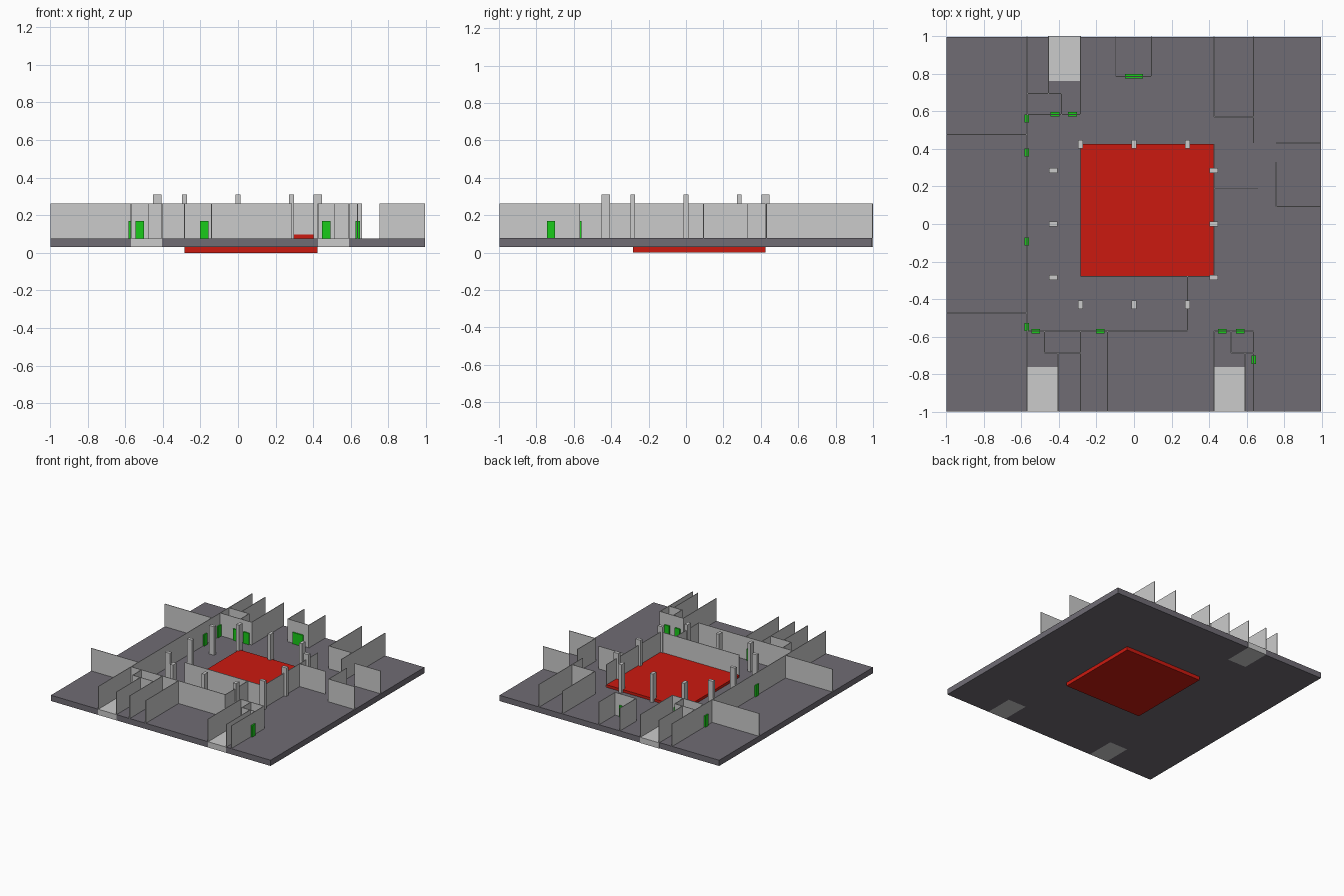
import bpy, bmesh

FLOOR, TOP = 0.077, 0.263   # slab top and wall top
BASE = 0.03                 # slab underside
T = 0.005                   # wall thickness


def material(name, rgb):
    m = bpy.data.materials.new(name)
    m.diffuse_color = (*rgb, 1)
    return m


def add_object(name, bm, mat=None):
    bmesh.ops.recalc_face_normals(bm, faces=bm.faces)
    me = bpy.data.meshes.new(name)
    bm.to_mesh(me)
    bm.free()
    ob = bpy.data.objects.new(name, me)
    bpy.context.collection.objects.link(ob)
    if mat:
        me.materials.append(mat)
    return ob


def box(name, x0, x1, y0, y1, z0, z1, mat=None):
    bm = bmesh.new()
    bmesh.ops.create_cube(bm, size=1)
    for v in bm.verts:
        v.co.x = x1 if v.co.x > 0 else x0
        v.co.y = y1 if v.co.y > 0 else y0
        v.co.z = z1 if v.co.z > 0 else z0
    return add_object(name, bm, mat)


def post(name, x, y, sx, sy, z1, mat=None):
    return box(name, x - sx / 2, x + sx / 2, y - sy / 2, y + sy / 2, FLOOR, z1, mat)


slab_mat = material("slab_grey", (0.16, 0.15, 0.175))
red = material("court_red", (0.6, 0.01, 0.005))
green = material("door_green", (0.01, 0.6, 0.01))

# Floor slab, notched at the three entrances
outline = [(-.997, -.997), (-.57, -.997), (-.57, -.76), (-.405, -.76), (-.405, -.997),
           (.425, -.997), (.425, -.76), (.59, -.76), (.59, -.997), (.993, -.997),
           (.993, .995), (-.285, .995), (-.285, .76), (-.455, .76), (-.455, .995),
           (-.997, .995)]
bm = bmesh.new()
face = bm.faces.new([bm.verts.new((x, y, BASE)) for x, y in outline])
ext = bmesh.ops.extrude_face_region(bm, geom=[face], use_keep_orig=True)
for v in [g for g in ext["geom"] if isinstance(g, bmesh.types.BMVert)]:
    v.co.z = FLOOR
add_object("floor_slab", bm, slab_mat)

# Lighter entrance floors filling the notches
for x0, x1, y0, y1 in [(-.57, -.405, -.997, -.76), (.425, .59, -.997, -.76),
                       (-.455, -.285, .76, 1.0)]:
    box("entrance_floor", x0, x1, y0, y1, BASE, FLOOR)

# Central red court
box("court_floor", -.285, .423, -.283, .425, 0, .098, red)

# Walls running along x: (y, x start, x end)
for y, x0, x1 in [(.477, -.997, -.57), (-.473, -.997, -.57),
                  (-.57, -.57, .285), (-.57, .425, .635),
                  (-.685, -.475, -.285), (-.685, .515, .635),
                  (-.28, -.285, .425),
                  (.695, -.57, -.385), (.583, -.57, -.285),
                  (.785, -.097, .093), (.57, .425, .635),
                  (.43, .755, .993), (.093, .755, .993), (.19, .425, .66)]:
    box("cross_wall", x0, x1, y - T / 2, y + T / 2, FLOOR, TOP)

# Walls running along y: (x, y start, y end)
for x, y0, y1 in [(-.57, -.997, .997), (-.475, -.685, -.57), (-.405, -.997, -.685),
                  (-.285, -.997, -.57), (-.14, -.997, -.57), (.285, -.57, -.28),
                  (.425, -.997, -.57), (.515, -.685, -.57), (.59, -.997, -.685),
                  (.635, -.997, -.57), (.425, -.28, .425),
                  (-.455, .695, 1.0), (-.385, .583, .695), (-.285, .583, 1.0),
                  (-.097, .785, .997), (.093, .785, .997),
                  (.425, .57, .997), (.635, .43, .997), (.755, .093, .33)]:
    box("long_wall", x - T / 2, x + T / 2, y0, y1, FLOOR, TOP)

# Columns around the court
for p in (-.285, 0, .285):
    for side in (-.43, .425):
        post("column", p, side, .026, .045, .31)
        post("column", side, p, .045, .026, .31)

# Doors
for x, y, w in [(-.42, .583, .05), (-.327, .583, .05), (0, .785, .095),
                (-.522, -.57, .045), (-.18, -.57, .045),
                (.47, -.57, .045), (.565, -.57, .045)]:
    post("door", x, y, w, .025, .17, green)
for x, y in [(-.57, .56), (-.57, .38), (-.57, -.093), (-.57, -.547), (.637, -.722)]:
    post("door", x, y, .025, .043, .17, green)
